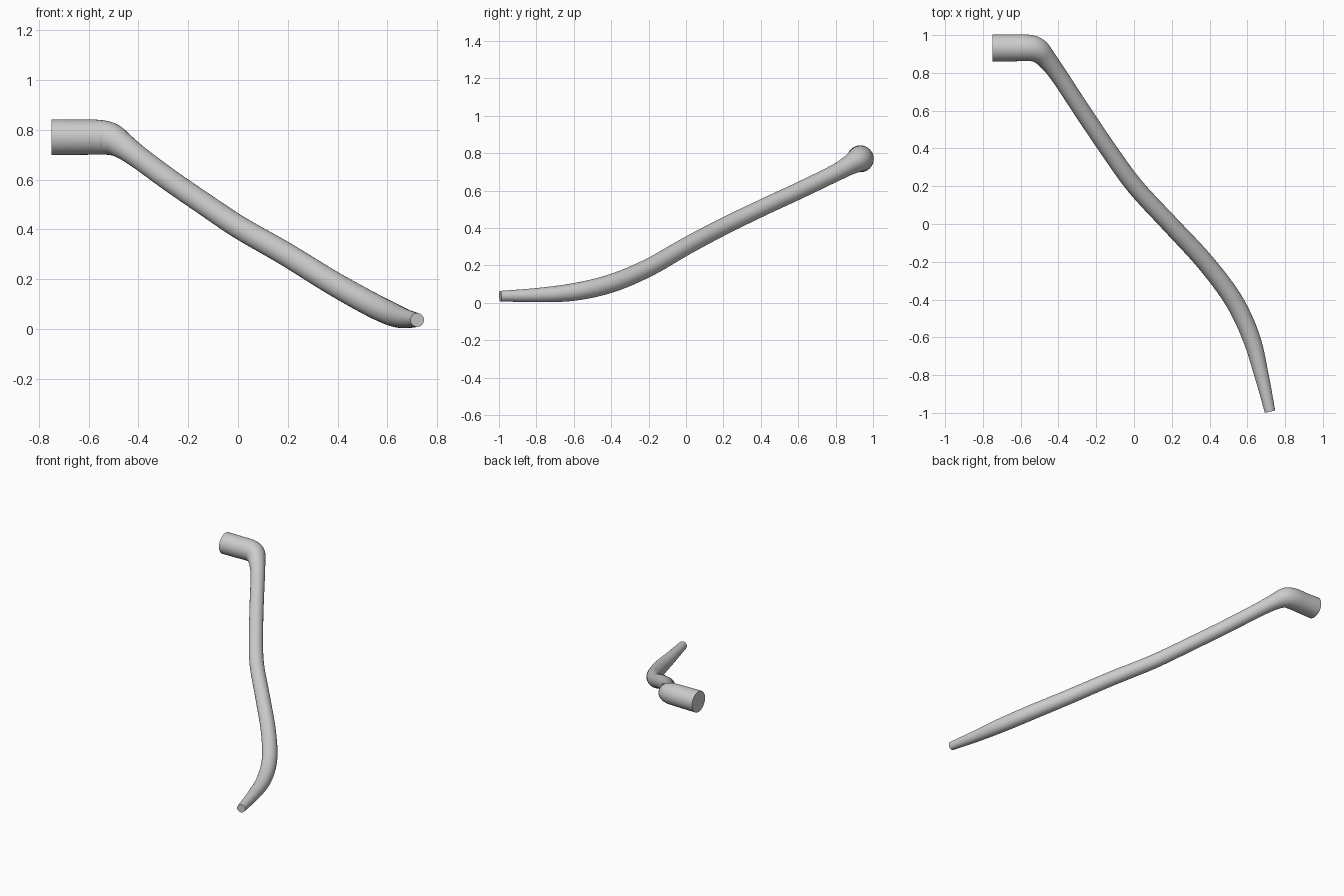
import bpy, bmesh, math
from mathutils import Vector

if "Cube" in bpy.data.objects:
    bpy.data.objects.remove(bpy.data.objects["Cube"])

# Centreline stations: x, y, z, radius
STATIONS = [
    (-0.750, 0.932, 0.770, 0.072),
    (-0.650, 0.932, 0.770, 0.071),
    (-0.560, 0.932, 0.770, 0.070),
    (-0.510, 0.918, 0.762, 0.065),
    (-0.465, 0.875, 0.737, 0.053),
    (-0.400, 0.790, 0.690, 0.046),
    (-0.275, 0.600, 0.598, 0.045),
    (-0.140, 0.400, 0.505, 0.045),
    (0.005, 0.200, 0.408, 0.046),
    (0.190, 0.000, 0.302, 0.047),
    (0.375, -0.200, 0.188, 0.048),
    (0.525, -0.400, 0.104, 0.049),
    (0.620, -0.600, 0.058, 0.047),
    (0.675, -0.800, 0.041, 0.038),
    (0.720, -0.993, 0.036, 0.028),
]
SIDES, STEPS = 32, 6


def catmull(p0, p1, p2, p3, t):
    return 0.5 * (2 * p1 + (p2 - p0) * t + (2 * p0 - 5 * p1 + 4 * p2 - p3) * t * t
                  + (3 * p1 - p0 - 3 * p2 + p3) * t ** 3)


def sample(stations):
    pts = [Vector(s) for s in stations]
    pts = [2 * pts[0] - pts[1]] + pts + [2 * pts[-1] - pts[-2]]
    out = [catmull(*pts[i:i + 4], k / STEPS)
           for i in range(len(pts) - 3) for k in range(STEPS)]
    return out + [pts[-2]]


def swept_tube(name, stations):
    path = sample(stations)
    centres = [p.to_3d() for p in path]
    bm = bmesh.new()
    rings, side, last = [], Vector((0, 0, 1)), len(path) - 1
    for i, c in enumerate(centres):
        tangent = (centres[min(i + 1, last)] - centres[max(i - 1, 0)]).normalized()
        side = (side - tangent * side.dot(tangent)).normalized()
        other = tangent.cross(side)
        r = path[i][3]
        rings.append([bm.verts.new(c + r * (math.cos(a) * side + math.sin(a) * other))
                      for a in (2 * math.pi * k / SIDES for k in range(SIDES))])
    for a, b in zip(rings, rings[1:]):
        for k in range(SIDES):
            n = (k + 1) % SIDES
            bm.faces.new((a[k], a[n], b[n], b[k]))
    # flat end caps
    bm.faces.new(rings[0][::-1])
    bm.faces.new(rings[-1])
    bmesh.ops.recalc_face_normals(bm, faces=bm.faces)
    mesh = bpy.data.meshes.new(name)
    bm.to_mesh(mesh)
    bm.free()
    obj = bpy.data.objects.new(name, mesh)
    bpy.context.collection.objects.link(obj)
    bpy.context.view_layer.objects.active = obj
    obj.select_set(True)
    bpy.ops.object.shade_smooth_by_angle(angle=math.radians(40))
    return obj


# Thick stub, elbow and long tapering S-curved pipe in one sweep
swept_tube("curved_pipe", STATIONS)
